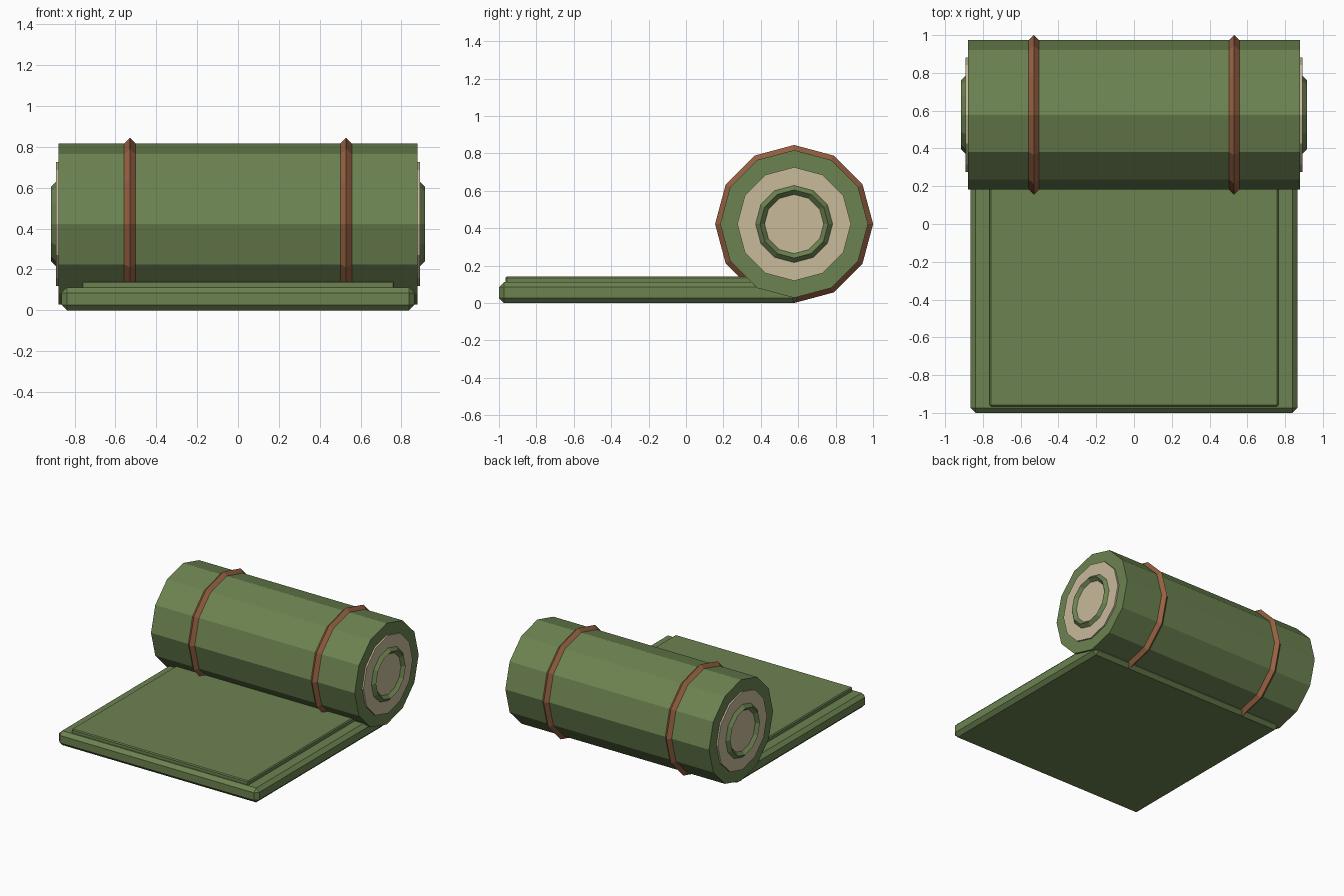
import bpy
import math

cube = bpy.data.objects.get("Cube")
if cube:
    bpy.data.objects.remove(cube, do_unlink=True)

ROLL_Y, ROLL_Z = 0.578, 0.4225
SIDES = 12
ALONG_X = (0, math.pi / 2, 0)


def material(name, rgb):
    mat = bpy.data.materials.new(name)
    mat.use_nodes = True
    colour = (*rgb, 1)
    mat.diffuse_color = colour
    mat.node_tree.nodes["Principled BSDF"].inputs["Base Color"].default_value = colour
    return mat


green = material("olive green fabric", (0.15, 0.225, 0.082))
cream = material("cream lining", (0.58, 0.49, 0.33))
brown = material("brown leather", (0.31, 0.12, 0.055))


def finish(name, mat):
    obj = bpy.context.object
    obj.name = name
    obj.data.materials.append(mat)
    return obj


def slab(name, low, high, bevel, mat):
    """Box between two corners with chamfered edges."""
    centre = [(a + b) / 2 for a, b in zip(low, high)]
    bpy.ops.mesh.primitive_cube_add(size=1, location=centre)
    obj = finish(name, mat)
    obj.scale = [b - a for a, b in zip(low, high)]
    bpy.ops.object.transform_apply(location=False, rotation=False, scale=True)
    mod = obj.modifiers.new("chamfer", 'BEVEL')
    mod.width = bevel
    mod.segments = 1


def drum(name, x, radius, length, mat):
    bpy.ops.mesh.primitive_cylinder_add(vertices=SIDES, radius=radius, depth=length,
                                        location=(x, ROLL_Y, ROLL_Z), rotation=ALONG_X)
    finish(name, mat)


def hoop(name, x, major, minor, mat):
    """Ring with a diamond cross-section around the roll axis."""
    bpy.ops.mesh.primitive_torus_add(major_segments=SIDES, minor_segments=4,
                                     major_radius=major, minor_radius=minor,
                                     location=(x, ROLL_Y, ROLL_Z), rotation=ALONG_X)
    finish(name, mat)


# Unrolled part of the bedroll
slab("mat_base", (-0.865, -1, 0), (0.865, 0.6, 0.112), 0.027, green)
slab("mat_top_layer", (-0.765, -0.965, 0.09), (0.765, 0.5, 0.142), 0.007, green)

# Rolled part
drum("roll", 0, 0.395, 1.76, green)

# Straps and end details on both sides
for side, sign in (("left", 1), ("right", -1)):
    hoop(side + "_strap", sign * 0.53, 0.3925, 0.03, brown)
    drum(side + "_end_lining", sign * 0.882, 0.304, 0.02, cream)
    hoop(side + "_end_ring", sign * 0.891, 0.182, 0.025, green)
